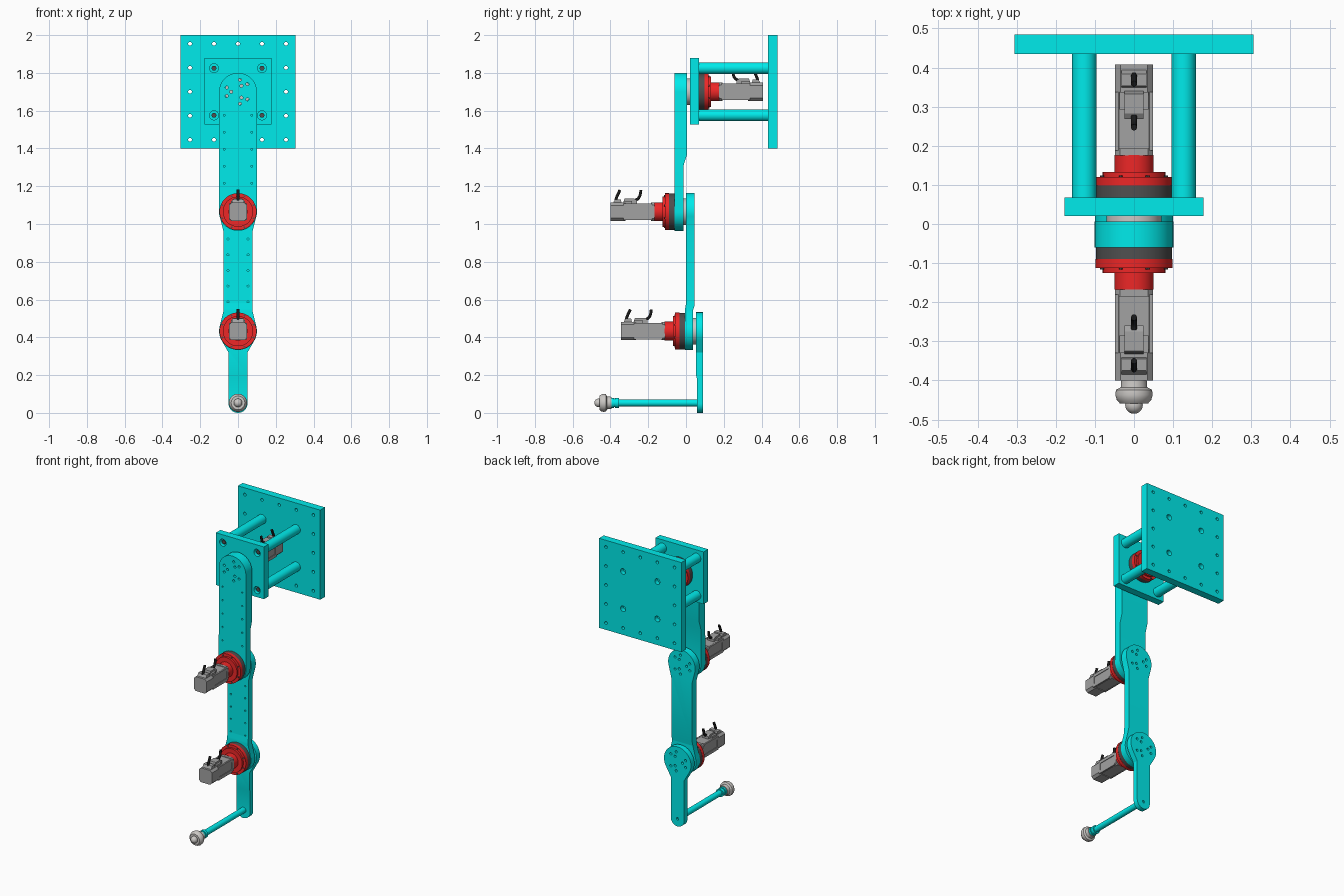
import bpy, bmesh
from math import sin, cos, tan, radians, pi

if "Cube" in bpy.data.objects:
    bpy.data.objects.remove(bpy.data.objects["Cube"])


def material(name, col):
    m = bpy.data.materials.new(name)
    m.diffuse_color = (*col, 1)
    m.use_nodes = True
    m.node_tree.nodes["Principled BSDF"].inputs["Base Color"].default_value = m.diffuse_color
    return m


CYAN = material("cyan_paint", (0.0, 0.83, 0.83))
RED = material("red_paint", (0.85, 0.02, 0.02))
DARK = material("dark_metal", (0.08, 0.08, 0.08))
BLACK = material("black_rubber", (0.01, 0.01, 0.01))
STEEL = material("grey_metal", (0.36, 0.36, 0.36))
PALE = material("pale_metal", (0.6, 0.58, 0.56))


def finish(name, bm, mat):
    bmesh.ops.recalc_face_normals(bm, faces=bm.faces)
    me = bpy.data.meshes.new(name)
    bm.to_mesh(me)
    bm.free()
    ob = bpy.data.objects.new(name, me)
    bpy.context.collection.objects.link(ob)
    if mat:
        me.materials.append(mat)
    return ob


def prisms(name, parts, mat=None):
    """Each part: (outline, axis, d0, d1); y-axis outlines are (x,z), x-axis ones (y,z)."""
    bm = bmesh.new()
    for pts, axis, d0, d1 in parts:
        rings = [[bm.verts.new((a, d, b) if axis == 'y' else (d, a, b)) for a, b in pts]
                 for d in (d0, d1)]
        n = len(pts)
        bm.faces.new(rings[0])
        bm.faces.new(rings[1][::-1])
        for i in range(n):
            j = (i + 1) % n
            bm.faces.new((rings[0][i], rings[1][i], rings[1][j], rings[0][j]))
    return finish(name, bm, mat)


def lathe(name, prof, z, mat, n=64):
    """Revolve (y, radius) points round a y-parallel axis at height z."""
    bm = bmesh.new()
    rings = [[bm.verts.new((r * cos(2 * pi * i / n), y, z + r * sin(2 * pi * i / n)))
              for i in range(n)] for y, r in prof]
    bm.faces.new(rings[0])
    bm.faces.new(rings[-1])
    for a, b in zip(rings, rings[1:]):
        for i in range(n):
            j = (i + 1) % n
            bm.faces.new((a[i], a[j], b[j], b[i]))
    return finish(name, bm, mat)


def circle(x, z, r, n=16):
    return [(x + r * cos(2 * pi * i / n), z + r * sin(2 * pi * i / n)) for i in range(n)]


def rect(a, b, c, d):
    return [(a, c), (b, c), (b, d), (a, d)]


def octagon(z, w, c):
    k = w - c
    return [(w, z - k), (w, z + k), (k, z + w), (-k, z + w),
            (-w, z + k), (-w, z - k), (-k, z - w), (k, z - w)]


def boolean(ob, cutter, op):
    m = ob.modifiers.new("cut", 'BOOLEAN')
    m.operation, m.object, m.solver = op, cutter, 'EXACT'
    bpy.context.view_layer.objects.active = ob
    bpy.ops.object.modifier_apply(modifier=m.name)
    bpy.data.objects.remove(cutter)


def drill(ob, holes):
    boolean(ob, prisms("drill", [(circle(x, z, r), 'y', a, b) for x, z, r, a, b in holes]),
            'DIFFERENCE')


def arm_end(cz, r, phi, w, up):
    p = radians(phi)
    n = 40
    pts = [(r * cos(a), r * sin(a)) for a in
           [-p + (pi + 2 * p) * i / n for i in range(n + 1)]]
    if phi:
        k = -r * sin(p) - (r * cos(p) - w) / tan(p)
        pts = [(w, k)] + pts + [(-w, k)]
    s = 1 if up else -1
    return [(s * x, cz + s * z) for x, z in pts]


def arm(name, top, bottom, side, holes):
    ob = prisms(name, [(arm_end(*top, True) + arm_end(*bottom, False), 'y', -0.3, 0.3)], CYAN)
    boolean(ob, prisms("side", [(side, 'x', -0.3, 0.3)]), 'INTERSECT')
    drill(ob, holes)


def clusters(z):
    out = []
    for a in (180, 60, -60):
        c, s = cos(radians(a)), sin(radians(a))
        for u, v in ((0.036, 0), (0.06, 0.023), (0.06, -0.023)):
            out.append((u * c - v * s, z + u * s + v * c, 0.008, -0.4, 0.4))
    return out


def rows(x, zs, y):
    return [(s * x, z, 0.005, y - 0.05, y + 0.02) for z in zs for s in (-1, 1)]


# Joint heights
Z1, Z2, Z3 = 1.70, 1.065, 0.433

# Wall plate, mount plate and the four spacer rods
CORNERS = [(x, z) for x in (-0.127, 0.127) for z in (Z1 - 0.125, Z1 + 0.125)]
wall = prisms("wall_plate", [(rect(-0.305, 0.305, 1.4, 2.0), 'y', 0.435, 0.485)], CYAN)
G = [-0.254, -0.127, 0, 0.127, 0.254]
drill(wall, [(x, Z1 + z, 0.01, 0.4, 0.5) for x in G for z in G if max(abs(x), abs(z)) > 0.2]
      + [(x, z, 0.019, 0.455, 0.5) for x, z in CORNERS])
mount = prisms("mount_plate", [(rect(-0.178, 0.178, 1.528, 1.878), 'y', 0.02, 0.068)], CYAN)
drill(mount, [(x, z, 0.024, 0.0, 0.045) for x, z in CORNERS])
prisms("spacer_rods", [(circle(x, z, 0.031, 40), 'y', 0.068, 0.435) for x, z in CORNERS], CYAN)
prisms("rod_bolts", [(circle(x, z, 0.014, 6), 'y', 0.03, 0.046) for x, z in CORNERS], DARK)

# Three arm links, stepped in side profile
arm("upper_arm", (Z1, 0.1, 0, 0.1), (Z2, 0.101, 0, 0.1),
    [(-0.06, 0.8), (-0.013, 0.8), (-0.013, 1.31), (0.006, 1.37), (0.006, 1.9), (-0.06, 1.9)],
    clusters(Z1) + rows(0.073, [1.575 - 0.09 * i for i in range(5)], -0.06))
arm("middle_arm", (Z2, 0.1, 14, 0.077), (Z3, 0.1, 14, 0.077),
    [(0, 1.3), (0, 0.58), (-0.005, 0.55), (-0.005, 0.2), (0.036, 0.2), (0.036, 0.54),
     (0.046, 0.57), (0.046, 1.3)],
    clusters(Z2) + rows(0.053, [0.92 - 0.083 * i for i in range(5)], 0))
arm("lower_arm", (Z3, 0.1, 30, 0.05), (0.05, 0.05, 0, 0.05),
    [(0.053, 0.7), (0.053, 0.2), (0.057, 0.185), (0.057, -0.1), (0.09, -0.1), (0.09, 0.7)],
    clusters(Z3) + [(0, 0.05, 0.009, 0.08, 0.2)])


def drive(tag, z, y0, s, flange):
    """Gearbox and motor starting at y0 and pointing along s."""
    Y = lambda t: y0 + s * t
    lathe(tag + "_flange", [(flange[0], 0.07), (flange[1], 0.07)], z, PALE)
    lathe(tag + "_gear_ring", [(Y(0), 0.097), (Y(0.03), 0.097)], z, DARK)
    lathe(tag + "_gearbox", [(Y(0.03), 0.098), (Y(0.052), 0.098), (Y(0.052), 0.08),
                             (Y(0.065), 0.08), (Y(0.065), 0.05), (Y(0.108), 0.05)], z, RED)
    prisms(tag + "_gearbox_bolts",
           [(circle(0.089 * cos(a * pi / 4 + 0.39), z + 0.089 * sin(a * pi / 4 + 0.39), 0.005, 8),
             'y', Y(0.05), Y(0.056)) for a in range(8)], DARK)
    # Motor body with front flange, ribs and end cap
    prisms(tag + "_motor", [
        (octagon(z, 0.048, 0.012), 'y', Y(0.107), Y(0.125)),
        (octagon(z, 0.044, 0.006), 'y', Y(0.125), Y(0.26)),
        (octagon(z, 0.048, 0.014), 'y', Y(0.26), Y(0.34))]
        + [(rect(sx - 0.004, sx + 0.004, z + sz - 0.01, z + sz + 0.01), 'y', Y(0.12), Y(0.27))
           for sx in (-0.044, 0.044) for sz in (-0.034, 0.034)], STEEL)
    # Plug housings on top
    prisms(tag + "_plugs", [
        ([(Y(t), z + h) for t, h in ((0.2, 0.04), (0.2, 0.06), (0.215, 0.07), (0.265, 0.07),
                                     (0.275, 0.04))], 'x', -0.024, 0.024),
        (rect(Y(0.225), Y(0.27), z + 0.04, z + 0.058), 'x', -0.037, 0.037),
        ([(Y(t), z + h) for t, h in ((0.28, 0.04), (0.285, 0.066), (0.315, 0.066),
                                     (0.33, 0.04))], 'x', -0.032, 0.032)], STEEL)
    # Bent cables
    cu = bpy.data.curves.new(tag + "_cables", 'CURVE')
    cu.dimensions = '3D'
    cu.bevel_depth, cu.bevel_resolution, cu.use_fill_caps = 0.008, 3, True
    for path in (((0.312, 0.058), (0.308, 0.08), (0.298, 0.095), (0.29, 0.115)),
                 ((0.21, 0.062), (0.192, 0.064), (0.181, 0.08), (0.179, 0.115))):
        sp = cu.splines.new('NURBS')
        sp.points.add(3)
        for p, (t, h) in zip(sp.points, path):
            p.co = (0, Y(t), z + h, 1)
        sp.use_endpoint_u, sp.order_u = True, 4
    cu.materials.append(BLACK)
    bpy.context.collection.objects.link(bpy.data.objects.new(tag + "_cables", cu))


drive("shoulder", Z1, 0.068, 1, (0.006, 0.03))
drive("elbow", Z2, -0.06, -1, (-0.013, 0.0))
drive("wrist", Z3, -0.005, -1, (0.036, 0.053))

# Tool rod with collar, cup and ball tip
lathe("tool_rod", [(0.06, 0.019), (-0.355, 0.019), (-0.355, 0.027), (-0.375, 0.027),
                   (-0.375, 0.022), (-0.382, 0.022), (-0.382, 0.027), (-0.41, 0.027)], 0.053, CYAN)
lathe("tool_cup", [(-0.395, 0.024), (-0.395, 0.032), (-0.418, 0.034), (-0.424, 0.046),
                   (-0.437, 0.048), (-0.45, 0.044), (-0.459, 0.036), (-0.459, 0.01)], 0.053, PALE)
lathe("tool_ball", [(-0.463 - 0.022 * sin(a * pi / 20), 0.022 * cos(a * pi / 20) + 0.0005)
                    for a in range(-4, 11)], 0.053, PALE, 32)

# Smooth round surfaces, keep hard edges
for ob in bpy.data.objects:
    ob.select_set(ob.type == 'MESH')
    if ob.type == 'MESH':
        bpy.context.view_layer.objects.active = ob
bpy.ops.object.shade_smooth_by_angle(angle=radians(30))
